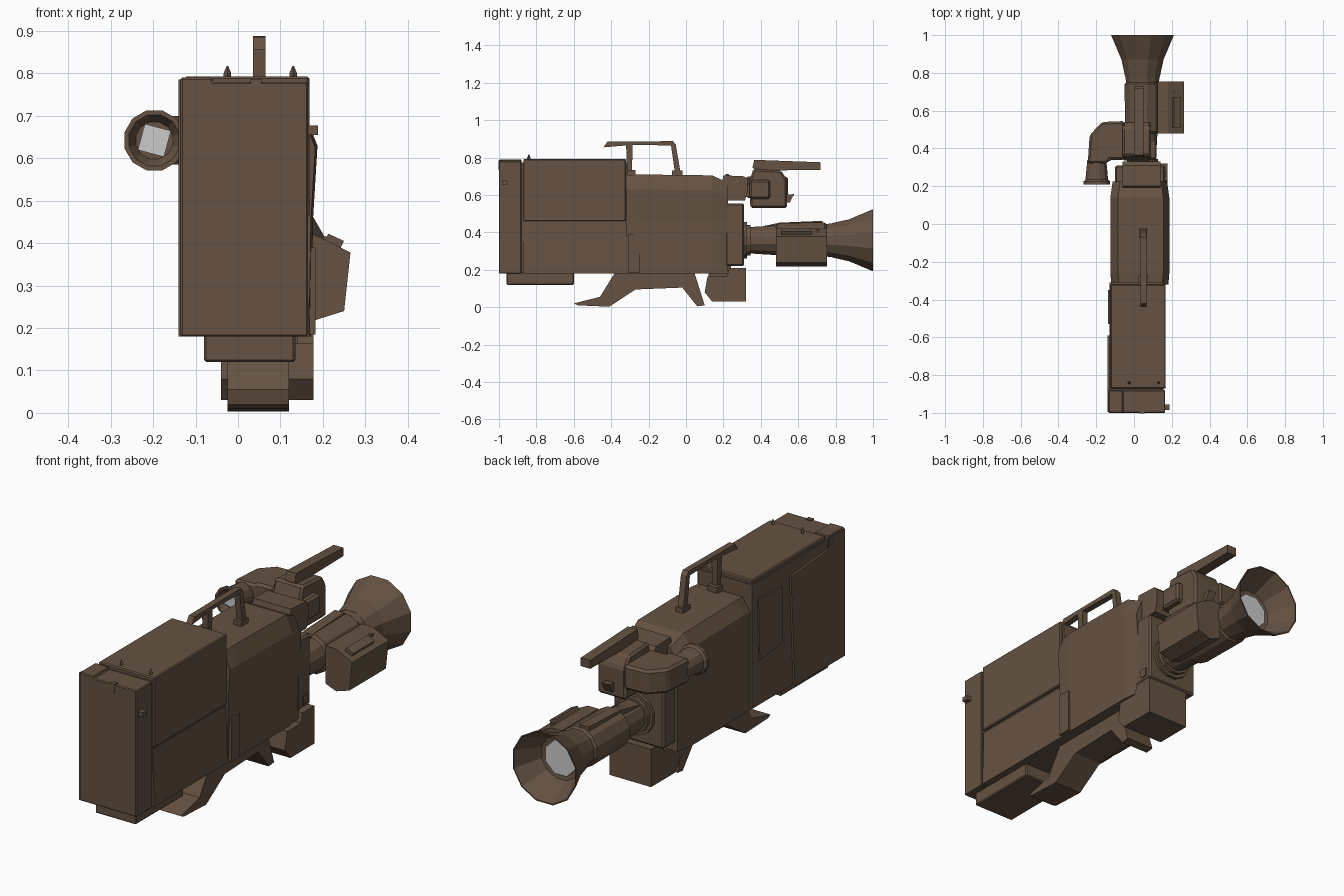
import bpy, bmesh, math
from mathutils import Vector

brown = bpy.data.materials.new("brown_plastic")
brown.diffuse_color = (0.13, 0.085, 0.055, 1)


def finish(name, bm, mat=brown, bevel=0):
    bmesh.ops.recalc_face_normals(bm, faces=bm.faces)
    me = bpy.data.meshes.new(name)
    bm.to_mesh(me)
    bm.free()
    ob = bpy.data.objects.new(name, me)
    bpy.context.collection.objects.link(ob)
    if mat:
        me.materials.append(mat)
    if bevel:
        m = ob.modifiers.new("bevel", 'BEVEL')
        m.width, m.segments, m.limit_method = bevel, 1, 'ANGLE'
    return ob


def loft(name, rings, caps=True, **kw):
    bm = bmesh.new()
    vs = [[bm.verts.new(p) for p in r] for r in rings]
    n = len(rings[0])
    for a, b in zip(vs, vs[1:]):
        for i in range(n):
            bm.faces.new((a[i], a[(i + 1) % n], b[(i + 1) % n], b[i]))
    if caps:
        bm.faces.new(vs[0])
        bm.faces.new(vs[-1])
    return finish(name, bm, **kw)


def prism(name, axis, pts, lo, hi, **kw):
    # profile in the plane across the axis, extruded from lo to hi
    place = {'x': lambda p, t: (t, p[0], p[1]),
             'y': lambda p, t: (p[0], t, p[1]),
             'z': lambda p, t: (p[0], p[1], t)}[axis]
    return loft(name, [[place(p, t) for p in pts] for t in (lo, hi)], **kw)


def box(name, x0, x1, y0, y1, z0, z1, **kw):
    return prism(name, 'z', [(x0, y0), (x1, y0), (x1, y1), (x0, y1)], z0, z1, **kw)


def lathe(name, prof, cx, cz, sides=12, turn=0.0, **kw):
    # (y, radius) profile turned about an axis along y
    ang = [2 * math.pi * (i + 0.5) / sides + turn for i in range(sides)]
    return loft(name, [[(cx + r * math.cos(a), y, cz + r * math.sin(a)) for a in ang]
                       for y, r in prof], **kw)


# Rear recorder block with raised panels and grooves
box("rear_core", -0.13, 0.155, -0.99, -0.31, 0.185, 0.775)
prism("rear_end_slab", 'y', [(-0.135, 0.18), (0.165, 0.18), (0.165, 0.78), (-0.06, 0.78),
                             (-0.06, 0.79), (-0.135, 0.79)], -1.0, -0.88, bevel=0.004)
box("upper_side_panel", -0.125, 0.168, -0.87, -0.32, 0.46, 0.793, bevel=0.005)
prism("lower_side_panel", 'y', [(-0.12, 0.18), (0.168, 0.18), (0.16, 0.45), (-0.12, 0.45)],
      -0.87, -0.32)
prism("left_rear_panel", 'x', [(-0.995, 0.18), (-0.62, 0.18), (-0.59, 0.71), (-0.88, 0.73),
                               (-0.91, 0.78), (-0.995, 0.785)], -0.14, -0.12)
prism("left_small_panel", 'x', [(-0.53, 0.42), (-0.36, 0.40), (-0.35, 0.69), (-0.53, 0.69)],
      -0.137, -0.12)
box("battery", -0.08, 0.135, -0.96, -0.60, 0.12, 0.19, bevel=0.005)

# Small pins, latch and connector at the rear
for i, x in enumerate((-0.025, 0.13)):
    loft(f"top_pin_{i}", [[(x + r * dx, -0.84 + r * dy, z)
                           for dx, dy in ((1, 0), (0, 1), (-1, 0), (0, -1))]
                          for z, r in ((0.785, 0.009), (0.80, 0.009), (0.817, 0.002))])
prism("rear_latch", 'y', [(0.028, 0.785), (0.056, 0.785), (0.048, 0.735), (0.04, 0.735)],
      -1.003, -0.98)
box("side_connector", 0.16, 0.188, -0.985, -0.955, 0.655, 0.677)


# Camera middle body: chamfered section, tapering at the front
def section(y, inset, top):
    return [(x, y, z) for x, z in
            ((-0.125 + inset, 0.18), (0.172 - inset, 0.18), (0.177 - inset, 0.46),
             (0.187 - inset, top - 0.08), (0.155 - inset, top),
             (-0.085 + inset, top), (-0.125 + inset, top - 0.06))]


loft("middle_body", [section(-0.32, 0.005, 0.705), section(-0.26, 0, 0.71),
                     section(0.14, 0, 0.705), section(0.225, 0.012, 0.665)])
prism("side_slot_panel", 'x', [(-0.31, 0.185), (-0.245, 0.185), (-0.245, 0.39), (-0.31, 0.39)],
      0.16, 0.182)
box("front_plate", -0.10, 0.165, 0.21, 0.31, 0.22, 0.555, bevel=0.008)
box("front_plate_button", 0.15, 0.17, 0.25, 0.285, 0.24, 0.28)

# Carrying handle
prism("handle", 'x', [(-0.44, 0.855), (-0.42, 0.885), (-0.07, 0.888), (-0.055, 0.87),
                      (-0.03, 0.725), (-0.06, 0.725), (-0.08, 0.865), (-0.285, 0.868),
                      (-0.29, 0.70), (-0.315, 0.70), (-0.32, 0.865)], 0.035, 0.065)
box("handle_front_foot", 0.03, 0.07, -0.075, -0.02, 0.70, 0.73)
box("handle_rear_foot", 0.025, 0.075, -0.33, -0.27, 0.70, 0.735)

# Shoulder rest and lower front box
prism("shoulder_rest", 'x', [(-0.60, 0.02), (-0.58, 0.01), (-0.41, 0.003), (-0.27, 0.095),
                             (-0.02, 0.105), (0.06, 0.005), (0.10, 0.01), (0.045, 0.185),
                             (-0.38, 0.185), (-0.46, 0.055)], -0.025, 0.12)
prism("lower_front_box", 'x', [(0.115, 0.165), (0.10, 0.08), (0.14, 0.03), (0.32, 0.03),
                               (0.32, 0.21), (0.23, 0.21), (0.22, 0.165)], -0.04, 0.178)
box("lower_box_mount", -0.02, 0.14, 0.12, 0.24, 0.15, 0.23)

# Lens: mount, barrel, hollow hood and glass
LX, LZ = 0.045, 0.358
lathe("lens_mount", [(0.30, 0.10), (0.325, 0.10), (0.325, 0.085), (0.345, 0.085)], LX, LZ)
lathe("lens_barrel", [(0.34, 0.073), (0.48, 0.082), (0.49, 0.096), (0.74, 0.098),
                      (0.75, 0.09), (0.85, 0.103)], LX, LZ)
lathe("lens_hood", [(0.78, 0.095), (0.855, 0.112), (0.87, 0.115), (1.0, 0.172),
                    (1.0, 0.166), (0.875, 0.105), (0.872, 0.09)], LX, LZ)
lathe("lens_glass", [(0.87, 0.085), (0.88, 0.085)], LX, LZ, sides=8, mat=None)
prism("lens_top_rib", 'x', [(0.35, 0.42), (0.50, 0.452), (0.73, 0.462), (0.73, 0.43),
                            (0.35, 0.40)], 0.0, 0.05)

# Zoom grip on the side of the lens
prism("zoom_grip", 'y', [(0.125, 0.42), (0.18, 0.42), (0.265, 0.378), (0.25, 0.24),
                         (0.18, 0.218), (0.125, 0.24)], 0.48, 0.755)
prism("zoom_rocker", 'y', [(0.20, 0.40), (0.213, 0.422), (0.25, 0.405), (0.24, 0.385)],
      0.51, 0.67)
box("grip_button", 0.20, 0.215, 0.695, 0.71, 0.40, 0.415)

# Viewfinder: bracket, hinge, central block and microphone bar
prism("viewfinder_bracket", 'x', [(0.17, 0.57), (0.315, 0.57), (0.33, 0.62), (0.33, 0.68),
                                  (0.31, 0.70), (0.20, 0.705)], -0.06, 0.14)
box("viewfinder_hinge", -0.02, 0.10, 0.32, 0.37, 0.59, 0.66)
prism("viewfinder_block", 'x', [(0.345, 0.53), (0.54, 0.53), (0.54, 0.68), (0.51, 0.73),
                                (0.36, 0.74), (0.335, 0.66)], -0.06, 0.09, bevel=0.01)
box("viewfinder_side_knob", 0.08, 0.12, 0.34, 0.45, 0.58, 0.68, bevel=0.01)
prism("viewfinder_front_knob", 'x', [(0.53, 0.56), (0.555, 0.56), (0.578, 0.605), (0.53, 0.60)],
      0.0, 0.04)
prism("microphone_bar", 'x', [(0.355, 0.745), (0.365, 0.788), (0.72, 0.775), (0.72, 0.735),
                              (0.38, 0.73)], 0.0, 0.05)

# Eyepiece elbow, flared cup and its glass
EX, EZ = -0.197, 0.642
prism("eyepiece_elbow", 'z', [(-0.245, 0.32), (-0.235, 0.47), (-0.17, 0.54), (-0.05, 0.545),
                              (-0.05, 0.34), (-0.13, 0.34), (-0.14, 0.32)],
      0.585, 0.70, bevel=0.02)
lathe("eyepiece_cup", [(0.34, 0.052), (0.235, 0.062), (0.225, 0.073), (0.21, 0.073),
                       (0.21, 0.062), (0.24, 0.045)], EX, EZ)
lathe("eyepiece_glass", [(0.232, 0.045), (0.245, 0.045)], EX, EZ, sides=4,
      turn=math.radians(-15), mat=None)
